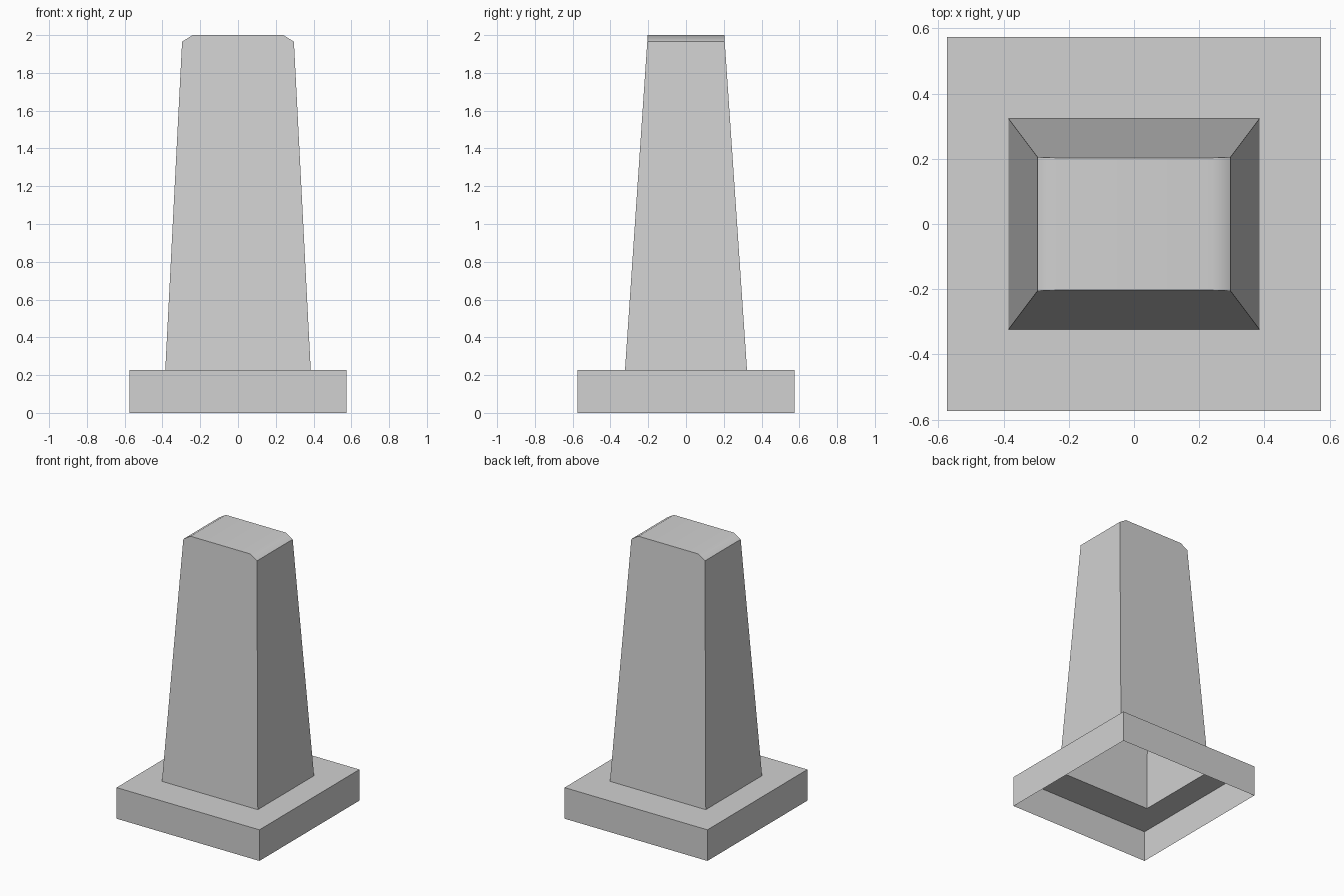
import bpy
import bmesh
from math import radians

default_cube = bpy.data.objects.get("Cube")
if default_cube:
    bpy.data.objects.remove(default_cube, do_unlink=True)

GREY = (0.64, 0.64, 0.64, 1.0)
stone = bpy.data.materials.new("plain grey")
stone.use_nodes = True
stone.diffuse_color = GREY
stone.node_tree.nodes["Principled BSDF"].inputs["Base Color"].default_value = GREY


def rectangular_shell(name, rings, capped=False):
    """Skin a stack of rectangles given as (half width, half depth, height)."""
    bm = bmesh.new()
    loops = []
    for hx, hy, z in rings:
        corners = ((-hx, -hy), (hx, -hy), (hx, hy), (-hx, hy))
        loops.append([bm.verts.new((x, y, z)) for x, y in corners])
    for low, high in zip(loops, loops[1:]):
        for i in range(4):
            j = (i + 1) % 4
            bm.faces.new((low[i], low[j], high[j], high[i]))
    if capped:
        bm.faces.new(loops[-1])
    # Merge coplanar strips so the front and back are single faces
    bmesh.ops.dissolve_limit(bm, angle_limit=radians(2),
                             verts=bm.verts[:], edges=bm.edges[:])
    mesh = bpy.data.meshes.new(name)
    bm.to_mesh(mesh)
    bm.free()
    mesh.materials.append(stone)
    mesh.shade_smooth()
    mesh.set_sharp_from_angle(angle=radians(40))
    obj = bpy.data.objects.new(name, mesh)
    bpy.context.collection.objects.link(obj)
    normals = obj.modifiers.new("weighted normals", 'WEIGHTED_NORMAL')
    normals.keep_sharp = True
    return obj


SHAFT_FOOT = (0.385, 0.323, 0.226)

# Hollow square plinth, open below and under the shaft
rectangular_shell("plinth", [(0.574, 0.574, 0), (0.574, 0.574, 0.226), SHAFT_FOOT])

# Tapered hollow shaft with its two upper side edges chamfered
rectangular_shell("shaft", [SHAFT_FOOT, (0.296, 0.205, 1.965), (0.24, 0.203, 2.0)],
                  capped=True)
